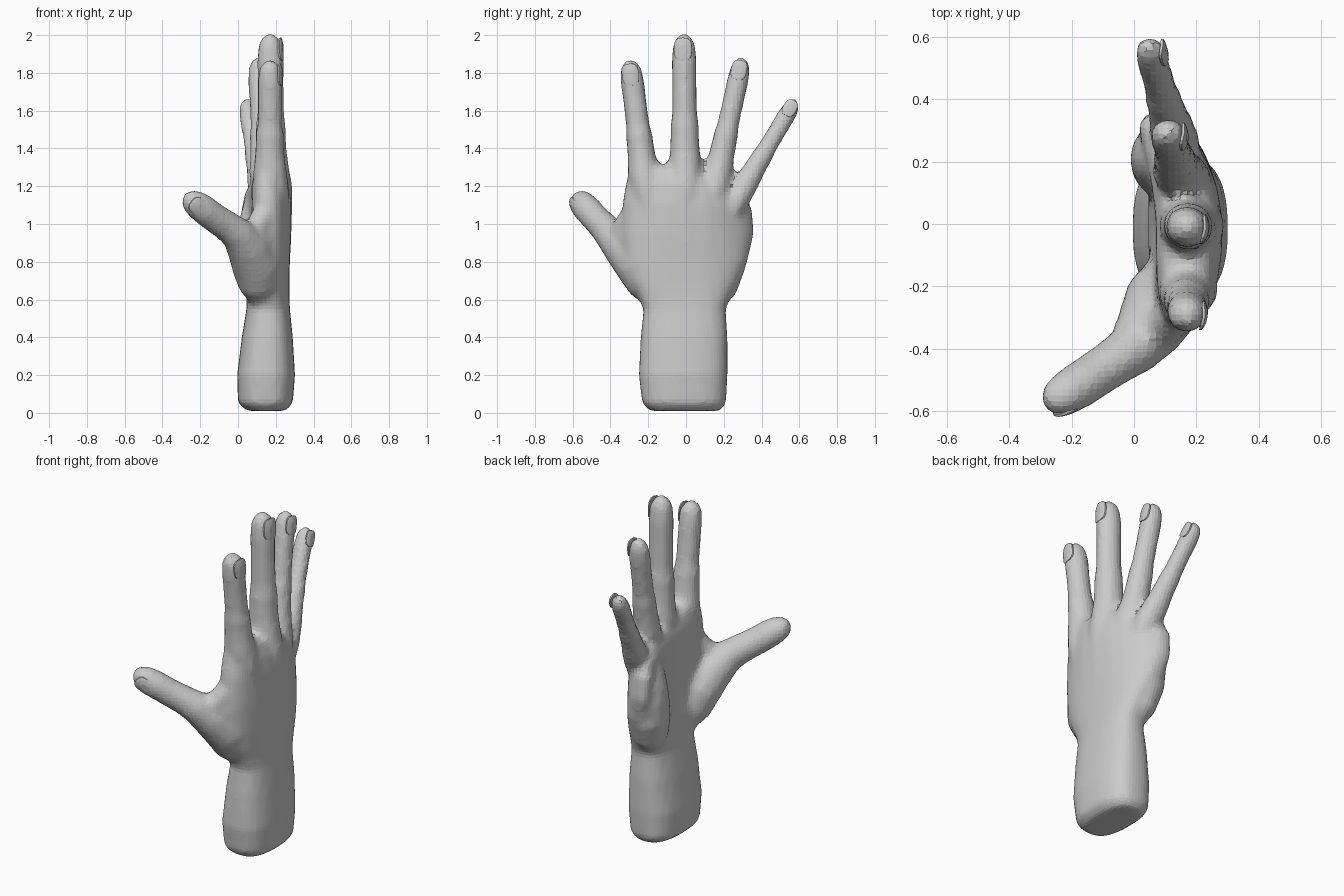
import bpy, bmesh, math
from mathutils import Vector

if "Cube" in bpy.data.objects:
    bpy.data.objects.remove(bpy.data.objects["Cube"])

skin = bpy.data.materials.new("skin grey")
skin.diffuse_color = (0.6, 0.6, 0.6, 1)
skin.use_nodes = True
skin.node_tree.nodes["Principled BSDF"].inputs["Base Color"].default_value = skin.diffuse_color


def clamp(v):
    return max(0.0, min(1.0, v))


def rounded(v, power):
    return math.copysign(abs(v) ** power, v)


def bridge(name, rings):
    """Skin a list of point rings and close both ends."""
    bm = bmesh.new()
    vs = [[bm.verts.new(p) for p in r] for r in rings]
    n = len(vs[0])
    for a, b in zip(vs, vs[1:]):
        for i in range(n):
            j = (i + 1) % n
            bm.faces.new((a[i], a[j], b[j], b[i]))
    bm.faces.new(vs[0])
    bm.faces.new(vs[-1])
    bmesh.ops.recalc_face_normals(bm, faces=bm.faces)
    me = bpy.data.meshes.new(name)
    bm.to_mesh(me)
    bm.free()
    me.materials.append(skin)
    ob = bpy.data.objects.new(name, me)
    bpy.context.collection.objects.link(ob)
    return ob


def tube(name, pts, radii, back, depth=1.0, n=14):
    """Loft along points; depth scales the thickness toward the back."""
    pts = [Vector(p) for p in pts]
    rings = []
    for i, (p, r) in enumerate(zip(pts, radii)):
        t = (pts[min(i + 1, len(pts) - 1)] - pts[max(i - 1, 0)]).normalized()
        d = Vector(back)
        d = (d - t * d.dot(t)).normalized()
        w = t.cross(d)
        rings.append([p + w * r * math.cos(a) + d * r * depth * math.sin(a)
                      for a in (2 * math.pi * k / n for k in range(n))])
    return bridge(name, rings)


def nail(name, centre, up, back, w, h, n=16):
    """Thin curved plate with a rounded outline."""
    c, u = Vector(centre), Vector(up).normalized()
    d = Vector(back)
    d = (d - u * d.dot(u)).normalized()
    s = u.cross(d)
    rings = []
    for f, lift in ((1, -0.006), (1, 0.002), (0.8, 0.003), (0.4, 0.003)):
        ring = []
        for k in range(n):
            a = 2 * math.pi * k / n
            x = rounded(math.cos(a), 0.7) * f * w / 2
            y = rounded(math.sin(a), 0.7) * f * h / 2
            drop = 6.5 * x * x + (2.5 * y * y if y > 0 else 0)
            ring.append(c + s * x + u * y + d * (lift - drop))
        rings.append(ring)
    return bridge(name, rings)


# Forearm and palm: z, y min, y max, x min, x max
sections = [
    (0.01, -0.19, 0.18, 0.05, 0.25), (0.05, -0.232, 0.212, 0.0, 0.29),
    (0.20, -0.25, 0.22, -0.005, 0.302), (0.40, -0.24, 0.22, 0.02, 0.29),
    (0.55, -0.225, 0.21, 0.045, 0.275), (0.62, -0.255, 0.24, 0.04, 0.272),
    (0.70, -0.30, 0.28, 0.04, 0.272), (0.80, -0.335, 0.325, 0.045, 0.275),
    (0.95, -0.345, 0.36, 0.06, 0.283), (1.10, -0.335, 0.35, 0.07, 0.285),
    (1.19, -0.315, 0.315, 0.07, 0.275), (1.26, -0.29, 0.27, 0.09, 0.25),
    (1.29, -0.25, 0.22, 0.13, 0.21)]
rings = []
for z, y0, y1, x0, x1 in sections:
    arch = 0.75 * clamp((z - 0.57) / 0.45)
    hollow = 0.03 * clamp(1 - abs(z - 0.85) / 0.28)
    slant = -0.2 * clamp((z - 1.02) / 0.25)
    ring = []
    for k in range(28):
        a = 2 * math.pi * k / 28
        c, s = math.cos(a), math.sin(a)
        y = (y0 + y1) / 2 + (y1 - y0) / 2 * rounded(c, 0.8)
        x = (x0 + x1) / 2 + (x1 - x0) / 2 * rounded(s, 0.75)
        if s < 0:
            x += hollow * max(0, 1 - (y / 0.2) ** 2)
        x -= arch * (y + 0.02) ** 2 * (1.15 if y > 0 else 0.35)
        ring.append((x, y, z + slant * y))
    rings.append(ring)
parts = [bridge("hand", rings)]

# Fingers: straight from base to tip with a shared profile of relative radii,
# continued below the base as tendon ridges on the back of the hand
back = Vector((1, -0.12, 0))
profile = [(0, 1.36), (.125, 1.2), (.25, 1.13), (.31, 1.14), (.42, 1.0), (.64, .98),
           (.8, 1.0), (.91, .9), (.965, .68), (1.0, .3)]
# name: tendon, knuckle, base, tip, radius
fingers = {
    "index": ((.215, -.165, 1.0), (.18, -.205, 1.17), (.168, -.225, 1.28), (.17, -.298, 1.868), .063),
    "middle": ((.23, -.01, 1.0), (.195, -.005, 1.17), (.175, -.005, 1.29), (.17, -.011, 2.006), .067),
    "ring": ((.2, .1, 1.0), (.165, .145, 1.17), (.14, .17, 1.28), (.107, .3, 1.88), .058),
    "little": ((.17, .2, .98), (.14, .262, 1.12), (.118, .32, 1.22), (.044, .582, 1.658), .05)}
for name, (tendon, knuckle, base, tip, r) in fingers.items():
    tendon, knuckle, base, tip = map(Vector, (tendon, knuckle, base, tip))
    start = tendon + Vector((.015, -.4 * tendon.y, -.2))
    pts = [start, tendon, knuckle] + [base.lerp(tip, t) for t, _ in profile]
    radii = [.03, r * .8, r * 1.38] + [r * s for _, s in profile]
    parts.append(tube(name + "_finger", pts, radii, back, 1.06))
    axis = (tip - base).normalized()
    out = (back - axis * back.dot(axis)).normalized()
    nail(name + "_nail", tip - axis * 1.22 * r + out * r * 1.02, axis, back, r * 1.45, r * 1.85)

# Thumb with its fleshy base
thumb_back = (0.45, -0.8, -0.35)
parts.append(tube("thumb", [
    (.13, -.15, .6), (.115, -.2, .68), (.1, -.245, .78), (.05, -.335, .88), (-.005, -.405, .95),
    (-.06, -.44, .99), (-.12, -.48, 1.03), (-.18, -.52, 1.075), (-.225, -.547, 1.108),
    (-.262, -.565, 1.135), (-.283, -.573, 1.15)],
    [.07, .115, .135, .115, .09, .082, .079, .079, .073, .055, .025], thumb_back, 0.95))
nail("thumb_nail", (-.195, -.6, 1.08), (-.6, -.35, .5), thumb_back, .095, .13)

# Pad on the opposite edge of the palm
parts.append(tube("palm_edge_pad", [
    (.13, .12, .56), (.11, .17, .66), (.095, .2, .78), (.09, .215, .9),
    (.09, .215, 1.0), (.1, .21, 1.1), (.115, .2, 1.17)],
    [.06, .1, .118, .115, .1, .08, .05], back, 0.9))

# Web between thumb and index finger
parts.append(tube("thumb_web", [
    (.14, -.2, .8), (.12, -.3, .92), (.09, -.335, .97), (.15, -.27, 1.08), (.165, -.24, 1.15)],
    [.06, .075, .065, .06, .04], (1, -.3, 0)))

# Fuse the parts into one continuous surface
bpy.ops.object.select_all(action='DESELECT')
for ob in parts:
    ob.select_set(True)
hand = parts[0]
bpy.context.view_layer.objects.active = hand
bpy.ops.object.join()
fuse = hand.modifiers.new("fuse", 'REMESH')
fuse.mode = 'VOXEL'
fuse.voxel_size = 0.02
soft = hand.modifiers.new("soften", 'SMOOTH')
soft.factor = 0.5
soft.iterations = 4
